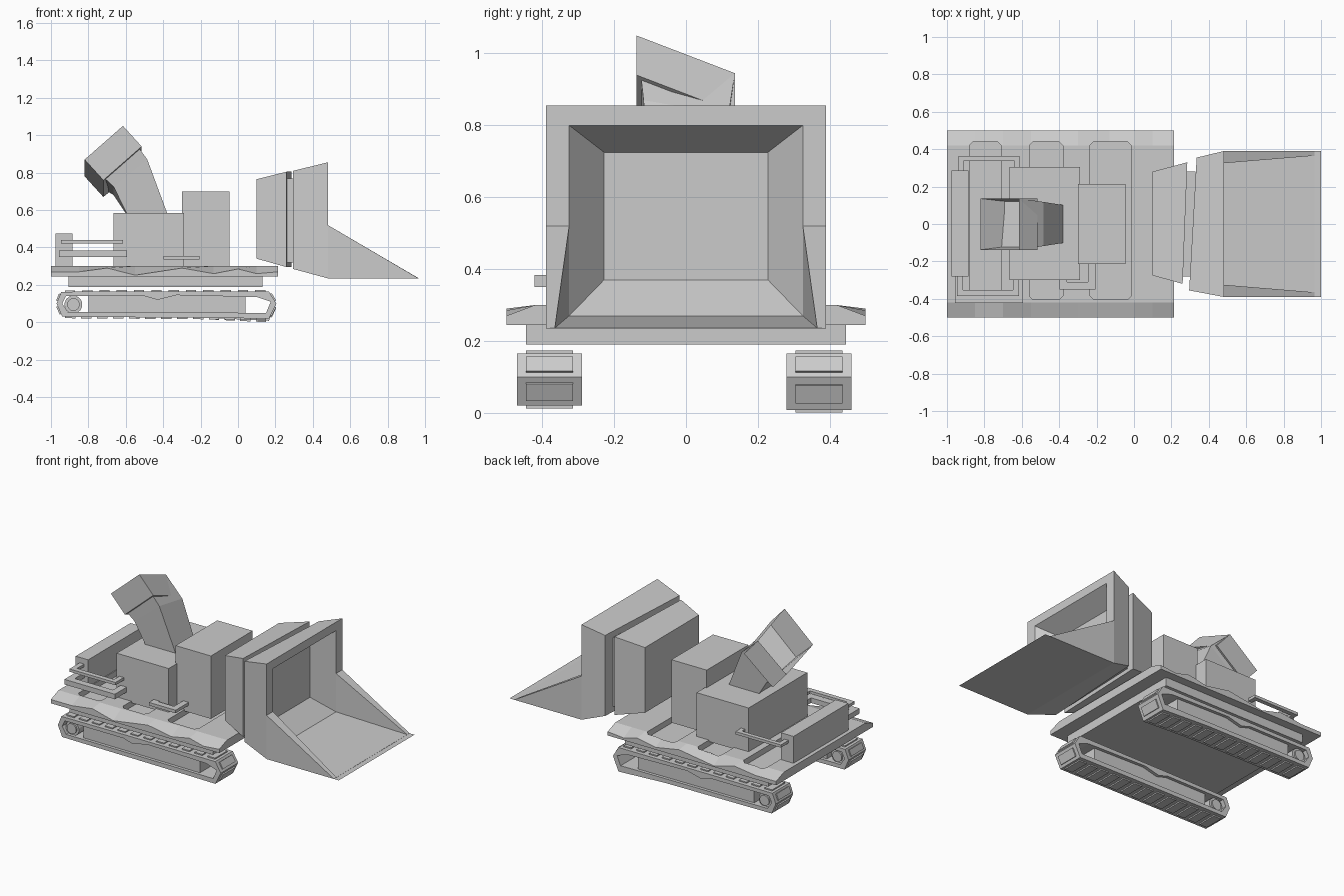
import bpy, bmesh
from math import atan2, pi
from mathutils import Vector, Matrix

if "Cube" in bpy.data.objects:
    bpy.data.objects.remove(bpy.data.objects["Cube"])


def finish(bm, name):
    bmesh.ops.recalc_face_normals(bm, faces=bm.faces)
    me = bpy.data.meshes.new(name)
    bm.to_mesh(me)
    bm.free()
    ob = bpy.data.objects.new(name, me)
    bpy.context.collection.objects.link(ob)
    return ob


def add_box(bm, lo, hi):
    lo, hi = Vector(lo), Vector(hi)
    m = Matrix.Translation((lo + hi) / 2) @ Matrix.Diagonal((*(hi - lo), 1))
    return bmesh.ops.create_cube(bm, size=1, matrix=m)["verts"]


def box(name, lo, hi):
    bm = bmesh.new()
    add_box(bm, lo, hi)
    return finish(bm, name)


def loft(bm, rings):
    """Closed skin through rings of equal size; returns the last cap."""
    vs = [[bm.verts.new(p) for p in r] for r in rings]
    n = len(rings[0])
    for a, b in zip(vs, vs[1:]):
        for i in range(n):
            j = (i + 1) % n
            bm.faces.new((a[i], a[j], b[j], b[i]))
    bm.faces.new(vs[0][::-1])
    return bm.faces.new(vs[-1])


def rect_x(x0, x1, y0, y1, z0, z1):
    """Ring across x; x0 is used on the -y side, x1 on the +y side."""
    return [(x0, y0, z0), (x1, y1, z0), (x1, y1, z1), (x0, y0, z1)]


# Deck with wavy chamfered long edges
bm = bmesh.new()
wave = [(-1, .27), (-.85, .27), (-.7, .29), (-.55, .252), (-.3, .29),
        (-.13, .26), (0, .285), (.1, .26), (.215, .27)]
loft(bm, [[(x, -.5, .245), (x, -.5, z), (x, -.42, .3),
           (x, .42, .3), (x, .5, z), (x, .5, .245)] for x, z in wave])
deck = finish(bm, "deck")

# Shallow slots sunk into the deck
bm = bmesh.new()
for x0, x1 in ((-.88, -.71), (-.56, -.38), (-.235, -.015)):
    vs = add_box(bm, (x0, -.405, .262), (x1, .44, .36))
    edges = {e for v in vs for e in v.link_edges
             if abs(e.verts[0].co.z - e.verts[1].co.z) > .05}
    bmesh.ops.bevel(bm, geom=list(edges), offset=.02, segments=1, affect='EDGES')
cutter = finish(bm, "slot_cutter")
cutter.hide_render = True
mod = deck.modifiers.new("slots", 'BOOLEAN')
mod.object, mod.operation, mod.solver = cutter, 'DIFFERENCE', 'EXACT'
bpy.context.view_layer.objects.active = deck
bpy.ops.object.modifier_apply(modifier=mod.name)
bpy.data.objects.remove(cutter)

# Hull boxes
box("under_plate", (-.905, -.445, .19), (.13, .445, .245))
box("engine_box", (-.665, -.3, .29), (-.29, .305, .585))
box("cab", (-.3, -.215, .29), (-.045, .215, .7))
box("rear_box", (-.975, -.28, .27), (-.885, .285, .475))

# Bent chute with a recessed, slanted mouth
bm = bmesh.new()
cap = loft(bm, [
    [(-.585, -.1, .56), (-.37, -.1, .56), (-.37, .1, .56), (-.585, .1, .56)],
    [(-.665, -.118, .725), (-.485, -.118, .87),
     (-.485, .118, .83), (-.665, .118, .68)],
    [(-.82, -.138, .87), (-.615, -.138, 1.05),
     (-.615, .136, .945), (-.82, .136, .78)]])
bmesh.ops.inset_individual(bm, faces=[cap], thickness=.03)
out = bmesh.ops.extrude_discrete_faces(bm, faces=[cap])["faces"][0]
bmesh.ops.translate(bm, verts=out.verts, vec=(.1, 0, -.11))
finish(bm, "chute")


# Flat rails that wrap around the body
def rail(name, pts, z0, z1, w):
    bm = bmesh.new()
    for (ax, ay), (bx, by) in zip(pts, pts[1:]):
        add_box(bm, (min(ax, bx) - w, min(ay, by) - w, z0),
                (max(ax, bx) + w, max(ay, by) + w, z1))
    finish(bm, name)


rail("lower_rail", [(-.935, -.27), (-.935, -.4), (-.615, -.4), (-.615, -.28)],
     .35, .383, .022)
rail("upper_rail", [(-.93, -.26), (-.93, -.37), (-.63, -.37), (-.63, -.28)],
     .422, .44, .016)
rail("far_rail", [(-.925, .27), (-.925, .35), (-.625, .35), (-.625, .28)],
     .422, .44, .014)
rail("cab_step", [(-.378, -.29), (-.378, -.33), (-.225, -.33), (-.225, -.2)],
     .335, .355, .02)

# Tracks: hollow belt, tread pads, side frame and rear wheel
outer = [(-.97, .1), (-.945, .163), (-.5, .165), (-.42, .165), (-.3, .165),
         (.165, .165), (.205, .1), (.175, .02), (-.17, .024), (-.94, .03)]
inner = [(-.94, .1), (-.92, .14), (-.5, .14), (-.43, .12), (-.33, .145),
         (.1, .135), (.175, .11), (.15, .05), (-.15, .052), (-.91, .055)]
tread_runs = [(0, 1), (1, 5), (5, 6), (6, 7), (7, 8), (8, 9), (9, 0)]


def track(side, yc, sag):
    ring = list(outer)
    ring[7] = (.165, .02 - sag)
    y0, y1 = yc - .09, yc + .09
    bm = bmesh.new()
    sect = [[bm.verts.new((a, y, b)) for a, b in r]
            for r, y in ((ring, y0), (ring, y1), (inner, y1), (inner, y0))]
    for a, b in zip(sect, sect[1:] + sect[:1]):
        for i in range(10):
            j = (i + 1) % 10
            bm.faces.new((a[i], a[j], b[j], b[i]))
    finish(bm, side + "_track_belt")

    bm = bmesh.new()
    for i, j in tread_runs:
        a = Vector((ring[i][0], yc, ring[i][1]))
        b = Vector((ring[j][0], yc, ring[j][1]))
        d = b - a
        n = max(1, round(d.length / .09))
        for k in range(n):
            m = (Matrix.Translation(a.lerp(b, (k + .5) / n))
                 @ Matrix.Rotation(-atan2(d.z, d.x), 4, 'Y')
                 @ Matrix.Diagonal((min(.055, d.length * .6), .13, .016, 1)))
            bmesh.ops.create_cube(bm, size=1, matrix=m)
    finish(bm, side + "_track_pads")

    box(side + "_track_frame", (-.8, y0 + .02, .045), (.04, y1 - .02, .145))
    bm = bmesh.new()
    for r, w in ((.048, .14), (.034, .16)):
        bmesh.ops.create_cone(
            bm, cap_ends=True, segments=14, radius1=r, radius2=r, depth=w,
            matrix=Matrix.Translation((-.88, yc, .095)) @ Matrix.Rotation(pi / 2, 4, 'X'))
    finish(bm, side + "_track_wheel")


track("near", -.38, 0)
track("far", .37, .012)

# Block behind the bucket, and the coupling in the gap
bm = bmesh.new()
loft(bm, [rect_x(.1, .1, -.275, .28, .34, .765),
          rect_x(.26, .285, -.32, .33, .295, .805)])
finish(bm, "bucket_mount")
box("bucket_coupling", (.24, -.28, .32), (.33, .28, .77))

# Bucket: one half described by named points, joined across the middle
half = {
    "back_low": (.315, .355, .285), "back_top": (.315, .355, .81),
    "top": (.48, .39, .855), "mid": (.48, .39, .52),
    "tip": (.965, .39, .235), "low": (.48, .39, .235),
    "in_top": (.48, .325, .8), "in_mid": (.48, .325, .52),
    "in_tip": (.965, .365, .236), "in_floor": (.48, .325, .27),
    "deep_top": (.36, .228, .725), "deep_low": (.36, .228, .37),
    "lip": (1, .39, .235)}
bm = bmesh.new()
sides = []
for s in (-1, 1):
    v = {}
    for k, (x, y, z) in half.items():
        if k.startswith("back"):
            x += .02 * s  # the back is slightly skewed
        v[k] = bm.verts.new((x, y * s, z))
    sides.append(v)
    for f in ("back_low back_top top mid low", "mid tip low",
              "top in_top in_mid mid", "mid in_mid in_tip tip",
              "in_top deep_top deep_low in_floor in_mid",
              "in_mid in_floor in_tip"):
        bm.faces.new([v[k] for k in f.split()])
L, R = sides
for a, b in (("back_low", "back_top"), ("back_top", "top"), ("top", "in_top"),
             ("in_top", "deep_top"), ("deep_top", "deep_low"),
             ("deep_low", "in_floor"), ("in_floor", "in_tip"),
             ("in_tip", "tip"), ("tip", "low"), ("low", "back_low")):
    bm.faces.new((L[a], R[a], R[b], L[b]))
bmesh.ops.recalc_face_normals(bm, faces=bm.faces)
bm.faces.new((L["tip"], L["lip"], R["lip"], R["tip"]))
finish(bm, "bucket")
